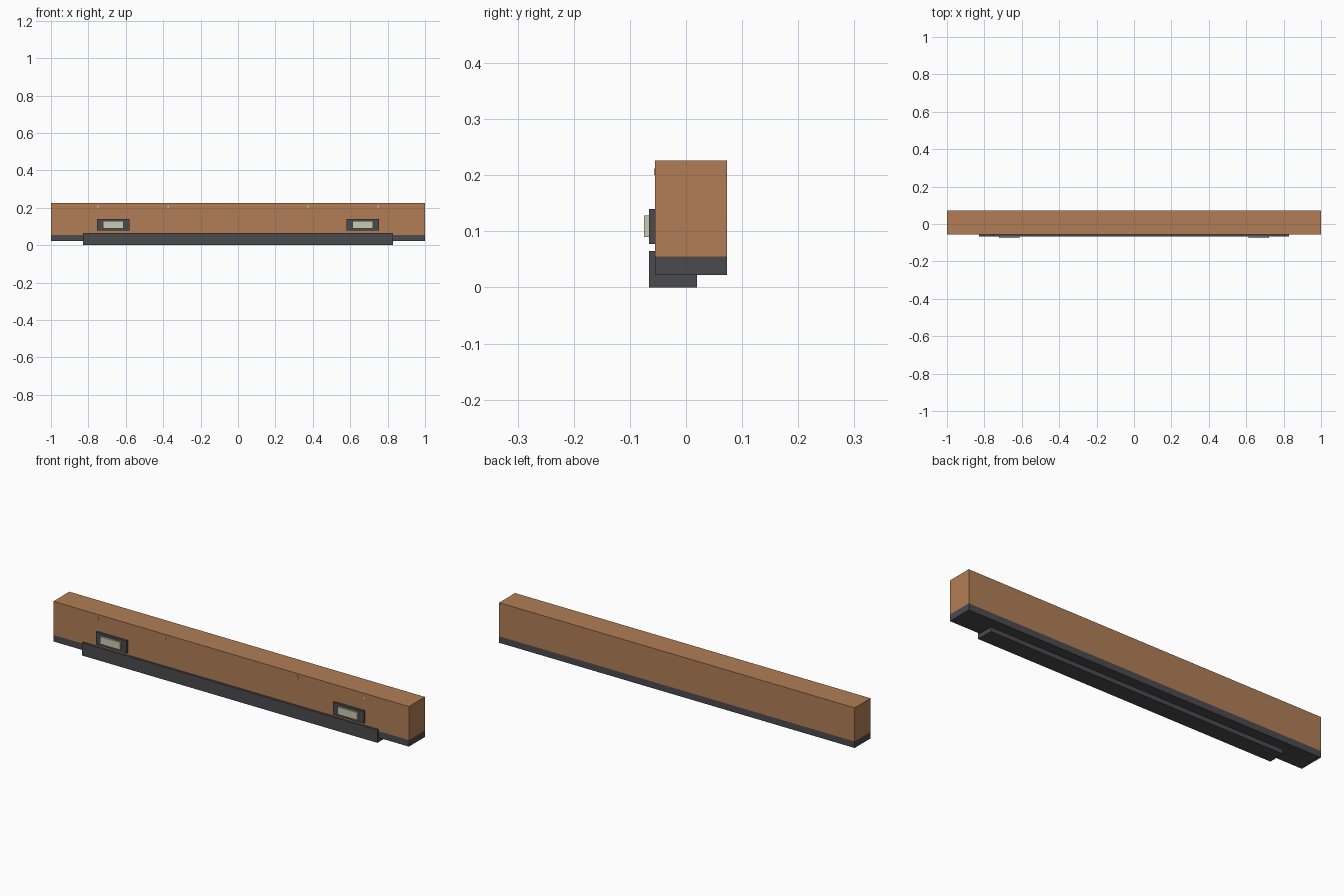
import bpy
from mathutils import Vector

cube = bpy.data.objects.get("Cube")
if cube:
    bpy.data.objects.remove(cube, do_unlink=True)


def material(name, rgb):
    mat = bpy.data.materials.new(name)
    mat.use_nodes = True
    mat.diffuse_color = (*rgb, 1)
    bsdf = next(n for n in mat.node_tree.nodes if n.type == 'BSDF_PRINCIPLED')
    bsdf.inputs["Base Color"].default_value = (*rgb, 1)
    return mat


def box(name, low, high, mat):
    """Box spanning two opposite corners."""
    low, high = Vector(low), Vector(high)
    bpy.ops.mesh.primitive_cube_add(size=1)
    obj = bpy.context.object
    obj.name = name
    for v in obj.data.vertices:
        v.co = (low + high) / 2 + v.co * (high - low)
    obj.data.materials.append(mat)
    return obj


copper = material("copper paint", (0.44, 0.208, 0.095))
dark = material("dark plastic", (0.07, 0.068, 0.075))
pale = material("pale lens", (0.6, 0.6, 0.46))

# Main beam and the dark strip under it
box("bumper_beam", (-1, -0.055, 0.055), (1, 0.073, 0.226), copper)
box("lower_strip", (-1, -0.055, 0.022), (1, 0.073, 0.055), dark)

# Lower valance: front lip and underside plate
box("valance_lip", (-0.83, -0.066, 0), (0.83, -0.055, 0.065), dark)
box("valance_plate", (-0.83, -0.055, 0), (0.83, 0.02, 0.022), dark)

# Lamps and small bolts on both sides
for side, s in (("left", 1), ("right", -1)):
    x = 0.667 * s
    box(f"lamp_housing_{side}", (x - 0.087, -0.066, 0.077),
        (x + 0.087, -0.055, 0.14), dark)
    box(f"lamp_lens_{side}", (x - 0.056, -0.075, 0.09),
        (x + 0.056, -0.066, 0.128), pale)
    for place, bx in (("inner", 0.373), ("outer", 0.75)):
        box(f"bolt_{place}_{side}", (bx * s - 0.003, -0.057, 0.2),
            (bx * s + 0.003, -0.055, 0.212), pale)
